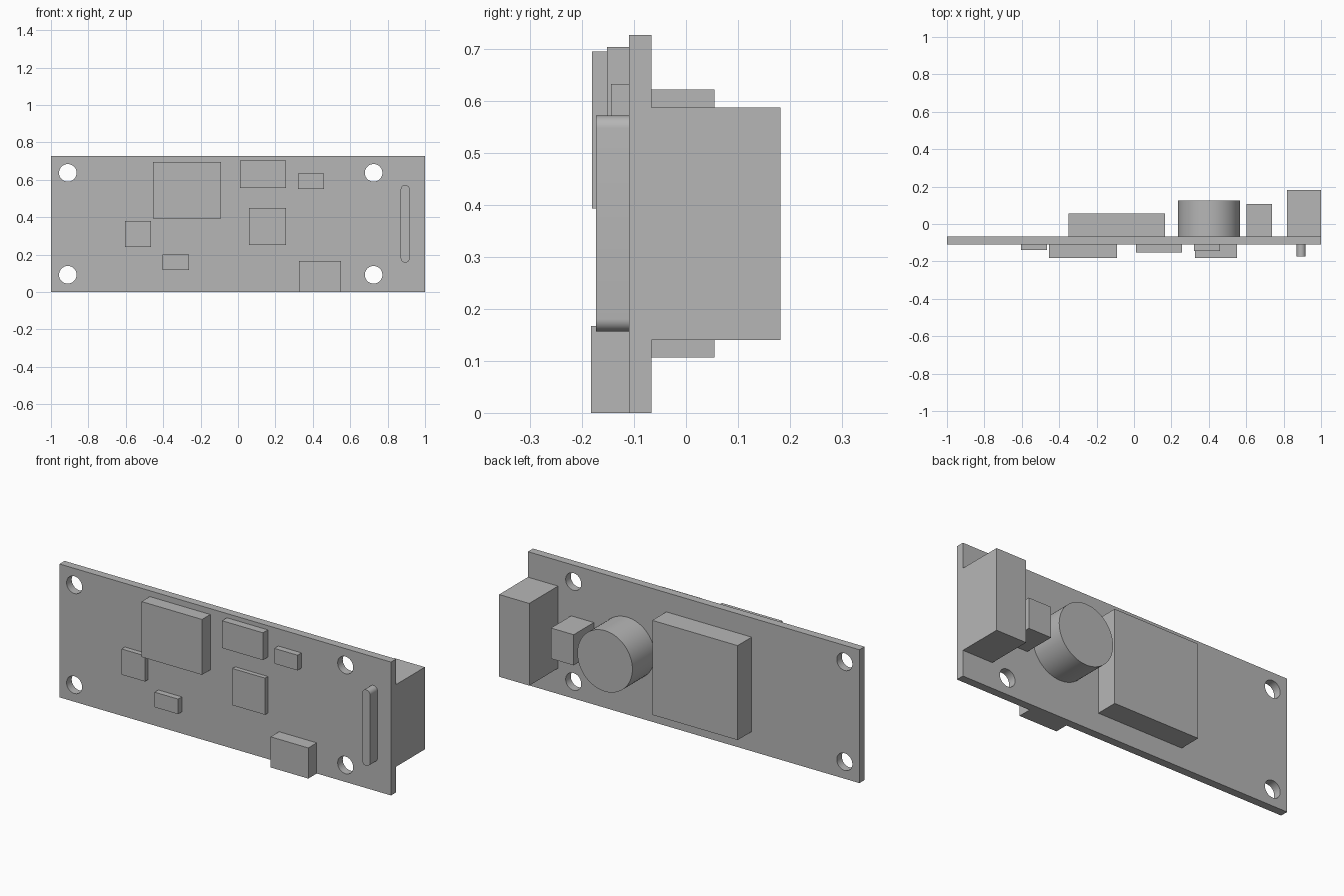
import bpy, bmesh, math
from mathutils import Matrix

if "Cube" in bpy.data.objects:
    bpy.data.objects.remove(bpy.data.objects["Cube"])

FRONT, BACK = -0.11, -0.066   # y of the two board faces

grey = bpy.data.materials.new("grey")
grey.diffuse_color = (0.47, 0.47, 0.47, 1)
grey.use_nodes = True
grey.node_tree.nodes["Principled BSDF"].inputs["Base Color"].default_value = grey.diffuse_color


def finish(name, bm, smooth=False):
    """Turn a bmesh into a named grey object."""
    bmesh.ops.recalc_face_normals(bm, faces=bm.faces)
    me = bpy.data.meshes.new(name)
    bm.to_mesh(me)
    bm.free()
    me.materials.append(grey)
    ob = bpy.data.objects.new(name, me)
    bpy.context.collection.objects.link(ob)
    if smooth:
        shade(ob)
    return ob


def shade(ob):
    bpy.ops.object.select_all(action='DESELECT')
    ob.select_set(True)
    bpy.context.view_layer.objects.active = ob
    bpy.ops.object.shade_smooth_by_angle(angle=math.radians(30))


def box(name, x0, x1, y0, y1, z0, z1):
    bm = bmesh.new()
    bmesh.ops.create_cube(bm, size=1)
    bmesh.ops.scale(bm, vec=(x1 - x0, y1 - y0, z1 - z0), verts=bm.verts)
    bmesh.ops.translate(bm, vec=((x0 + x1) / 2, (y0 + y1) / 2, (z0 + z1) / 2), verts=bm.verts)
    return finish(name, bm)


def cylinder(name, x, z, r, y0, y1, sides=64, smooth=True):
    """Cylinder whose axis runs along y."""
    bm = bmesh.new()
    m = Matrix.Translation((x, (y0 + y1) / 2, z)) @ Matrix.Rotation(math.pi / 2, 4, 'X')
    bmesh.ops.create_cone(bm, cap_ends=True, segments=sides, radius1=r, radius2=r,
                          depth=y1 - y0, matrix=m)
    return finish(name, bm, smooth)


def slot(name, x, z0, z1, r, y0, y1, steps=16):
    """Upright bar with round ends, extruded along y."""
    bm = bmesh.new()
    ring = []
    for zc, start in ((z1 - r, 0), (z0 + r, math.pi)):
        for i in range(steps + 1):
            a = start + math.pi * i / steps
            ring.append(bm.verts.new((x + r * math.cos(a), y0, zc + r * math.sin(a))))
    face = bm.faces.new(ring)
    ext = bmesh.ops.extrude_face_region(bm, geom=[face])
    moved = [v for v in ext["geom"] if isinstance(v, bmesh.types.BMVert)]
    bmesh.ops.translate(bm, vec=(0, y1 - y0, 0), verts=moved)
    return finish(name, bm, True)


# Circuit board with four mounting holes
board = box("circuit_board", -1, 1, FRONT, BACK, 0, 0.727)
cutters = []
for hx in (-0.91, 0.725):
    for hz in (0.092, 0.637):
        cutter = cylinder("hole_cutter", hx, hz, 0.047, -0.2, 0.05, 48, False)
        cutter.hide_render = True
        cutters.append(cutter)
        mod = board.modifiers.new("hole", 'BOOLEAN')
        mod.operation = 'DIFFERENCE'
        mod.solver = 'EXACT'
        mod.object = cutter
bpy.context.view_layer.objects.active = board
for mod in list(board.modifiers):
    bpy.ops.object.modifier_apply(modifier=mod.name)
for cutter in cutters:
    bpy.data.objects.remove(cutter)
shade(board)

# Flat components on the front: x0, x1, z0, z1, front y
for name, x0, x1, z0, z1, y in (
    ("main_chip", -0.455, -0.09, 0.393, 0.695, -0.181),
    ("upper_chip", 0.01, 0.257, 0.555, 0.704, -0.152),
    ("small_upper_chip", 0.32, 0.46, 0.55, 0.633, -0.144),
    ("middle_chip", 0.06, 0.257, 0.25, 0.45, -0.134),
    ("left_chip", -0.605, -0.465, 0.24, 0.38, -0.138),
    ("small_lower_chip", -0.403, -0.262, 0.118, 0.2, -0.142),
    ("edge_socket", 0.325, 0.552, 0, 0.167, -0.183),
):
    box(name, x0, x1, y, FRONT, z0, z1)

# Rounded pin bar on the front
slot("pin_bar", 0.894, 0.157, 0.572, 0.024, -0.173, FRONT)

# Tall components on the back
box("power_module", -0.35, 0.165, BACK, 0.055, 0.107, 0.622)
cylinder("capacitor", 0.401, 0.364, 0.166, BACK, 0.126)
box("relay", 0.602, 0.739, BACK, 0.108, 0.28, 0.447)
box("terminal_block", 0.818, 1, BACK, 0.182, 0.14, 0.588)
